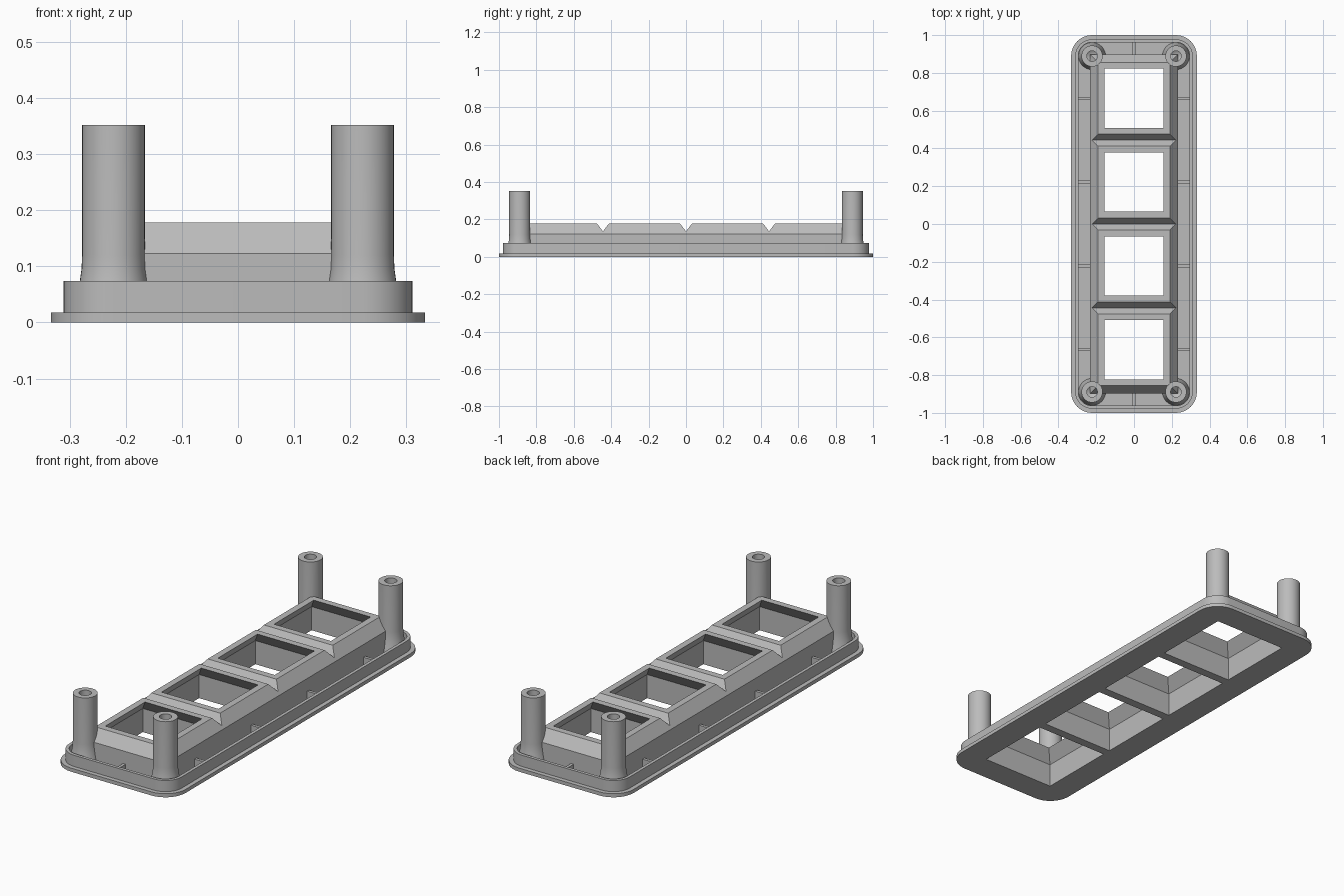
import bpy, bmesh, math
from mathutils import Vector, Matrix

cube = bpy.data.objects.get("Cube")
if cube:
    bpy.data.objects.remove(cube, do_unlink=True)

grey = bpy.data.materials.new("plain_grey")
grey.use_nodes = True
colour = (0.5, 0.5, 0.5, 1)
grey.diffuse_color = colour
grey.node_tree.nodes["Principled BSDF"].inputs["Base Color"].default_value = colour

PITCH = 0.444
CELLS = [(i - 1.5) * PITCH for i in range(4)]
POST_X, POST_Y = 0.222, 0.889
FRAME_X, FRAME_Y = 0.232, 1.5 * PITCH + 0.232


def finish(name, bm):
    """Weld, orient and shade a bmesh, then link it as a named object."""
    bmesh.ops.remove_doubles(bm, verts=bm.verts, dist=1e-5)
    bmesh.ops.recalc_face_normals(bm, faces=bm.faces)
    me = bpy.data.meshes.new(name)
    bm.to_mesh(me)
    bm.free()
    me.materials.append(grey)
    me.shade_smooth()
    me.set_sharp_from_angle(angle=math.radians(30))
    ob = bpy.data.objects.new(name, me)
    bpy.context.collection.objects.link(ob)
    return ob


def rounded_loop(bm, hx, hy, z, r, y0=0, steps=8):
    """Loop of vertices around a rectangle with rounded corners."""
    loop = []
    for q, (sx, sy) in enumerate([(1, 1), (-1, 1), (-1, -1), (1, -1)]):
        for k in range(steps + 1):
            a = math.pi / 2 * (q + k / steps)
            loop.append(bm.verts.new((sx * (hx - r) + r * math.cos(a),
                                      y0 + sy * (hy - r) + r * math.sin(a), z)))
    return loop


def square_loop(bm, h, z, y0):
    return [bm.verts.new((sx * h, y0 + sy * h, z))
            for sx, sy in [(1, 1), (-1, 1), (-1, -1), (1, -1)]]


def loft(bm, loops, closed):
    """Bridge loops in order; close into a ring or cap the two ends."""
    pairs = list(zip(loops, loops[1:]))
    if closed:
        pairs.append((loops[-1], loops[0]))
    faces = []
    for a, b in pairs:
        n = len(a)
        for i in range(n):
            j = (i + 1) % n
            faces.append(bm.faces.new((a[i], a[j], b[j], b[i])))
    if not closed:
        faces += [bm.faces.new(loops[0]), bm.faces.new(loops[-1])]
    return faces


# Base: flange, raised rim and channel floor in one ring
bm = bmesh.new()
sections = [(0, 0), (0, 0.018), (0.022, 0.018), (0.022, 0.074),
            (0.038, 0.074), (0.038, 0.018)]
loops = [rounded_loop(bm, 0.333 - d, 1 - d, z, 0.111 - d) for d, z in sections]
loops += [rounded_loop(bm, FRAME_X, FRAME_Y, z, 0) for z in (0.018, 0)]
loft(bm, loops, True)
finish("base_rim", bm)

# Window frame: four hollow bevelled cells, mitred where they meet
bm = bmesh.new()
shell = [(0.232, 0), (0.232, 0.123), (0.19, 0.178),
         (0.157, 0.178), (0.2, 0.118), (0.2, 0)]
for i, y in enumerate(CELLS):
    faces = loft(bm, [square_loop(bm, h, z, y) for h, z in shell], True)
    for side, inner in ((-1, i > 0), (1, i < 3)):
        if inner:
            faces = [f for f in faces if f.is_valid]
            geom = faces + list({e for f in faces for e in f.edges}) \
                + list({v for f in faces for v in f.verts})
            cut = bmesh.ops.bisect_plane(
                bm, geom=geom, dist=1e-6, clear_outer=True,
                plane_co=(0, y + side * PITCH / 2, 0), plane_no=(0, side, 0))
            faces = [g for g in cut["geom"]
                     if isinstance(g, bmesh.types.BMFace) and g.is_valid]
finish("window_frame", bm)

# Cutter keeping the corner posts out of the end cells
bm = bmesh.new()
for y in (CELLS[0], CELLS[-1]):
    cavity = [(0.2, -0.1), (0.2, 0.118), (0.157, 0.178), (0.157, 0.2)]
    loft(bm, [square_loop(bm, h, z, y) for h, z in cavity], False)
cutter = finish("cavity_cutter", bm)
cutter.hide_render = True

# Corner posts: flared foot, blind screw hole with a conical bottom
profile = [(0, 0.01), (0.072, 0.01), (0.0715, 0.02), (0.065, 0.045),
           (0.06, 0.074), (0.057, 0.095), (0.056, 0.12), (0.056, 0.352),
           (0.028, 0.352), (0.028, 0.12), (0, 0.1)]
for sx, side in ((-1, "right"), (1, "left")):
    for sy, end in ((-1, "front"), (1, "back")):
        bm = bmesh.new()
        verts = [bm.verts.new((r, 0, z)) for r, z in profile]
        edges = [bm.edges.new(p) for p in zip(verts, verts[1:])]
        bmesh.ops.spin(bm, geom=verts + edges, cent=(0, 0, 0), axis=(0, 0, 1),
                       angle=math.tau, steps=40, use_duplicate=False)
        bmesh.ops.translate(bm, verts=bm.verts, vec=(sx * POST_X, sy * POST_Y, 0))
        post = finish(f"{end}_{side}_post", bm)
        mod = post.modifiers.new("cavity", "BOOLEAN")
        mod.operation, mod.object, mod.solver = "DIFFERENCE", cutter, "EXACT"
        bpy.context.view_layer.update()
        depsgraph = bpy.context.evaluated_depsgraph_get()
        mesh = bpy.data.meshes.new_from_object(post.evaluated_get(depsgraph))
        post.modifiers.clear()
        post.data = mesh
        mesh.set_sharp_from_angle(angle=math.radians(30))
bpy.data.objects.remove(cutter, do_unlink=True)

# Small ribs bridging the channel between frame and rim
bm = bmesh.new()


def rib(centre, size):
    m = Matrix.Translation(centre) @ Matrix.Diagonal(Vector(size).to_4d())
    bmesh.ops.create_cube(bm, size=1, matrix=m)


for s in (-1, 1):
    for y in CELLS:
        rib((s * 0.2635, y, 0.037), (0.064, 0.015, 0.045))
    rib((0, s * 0.93, 0.037), (0.015, 0.065, 0.045))
finish("channel_ribs", bm)
